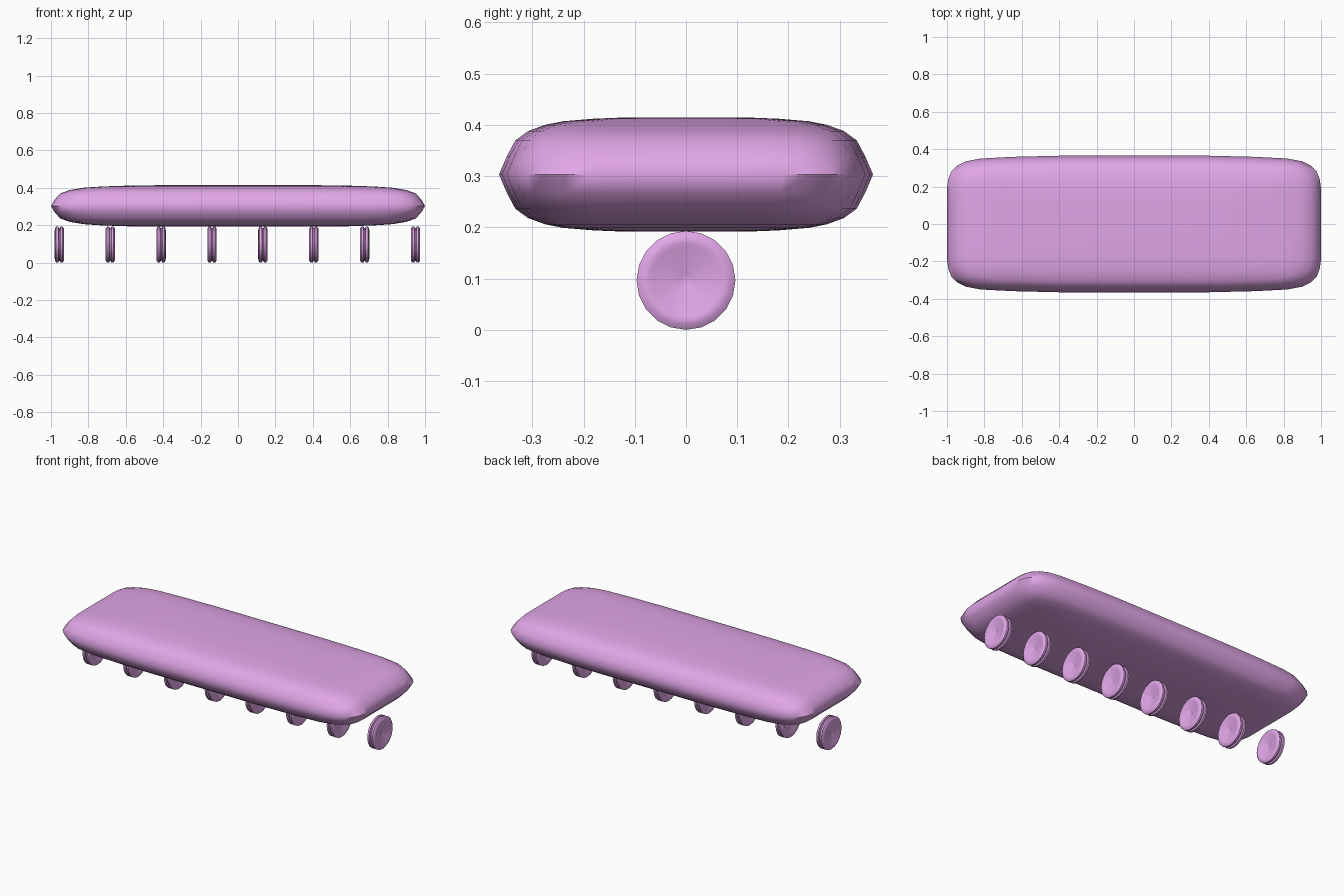
import bpy, bmesh, math

if "Cube" in bpy.data.objects:
    bpy.data.objects.remove(bpy.data.objects["Cube"])

mat = bpy.data.materials.new("pink")
mat.diffuse_color = (0.75, 0.38, 0.8, 1)
mat.use_nodes = True
mat.node_tree.nodes["Principled BSDF"].inputs["Base Color"].default_value = mat.diffuse_color


def loft(name, rings, angle):
    """Skin a list of equal-length closed rings and cap both ends."""
    bm = bmesh.new()
    vs = [[bm.verts.new(p) for p in r] for r in rings]
    n = len(rings[0])
    for a, b in zip(vs, vs[1:]):
        for i in range(n):
            j = (i + 1) % n
            bm.faces.new((a[i], a[j], b[j], b[i]))
    bm.faces.new(vs[0][::-1])
    bm.faces.new(vs[-1])
    bmesh.ops.recalc_face_normals(bm, faces=bm.faces[:])
    me = bpy.data.meshes.new(name)
    bm.to_mesh(me)
    bm.free()
    me.materials.append(mat)
    ob = bpy.data.objects.new(name, me)
    bpy.context.collection.objects.link(ob)
    bpy.context.view_layer.objects.active = ob
    ob.select_set(True)
    bpy.ops.object.shade_smooth_by_angle(angle=math.radians(angle))
    ob.select_set(False)
    return ob


# Deck outline: one soft corner mirrored to all four quadrants
quarter = [(1, 0.08), (1, 0.19), (0.993, 0.24), (0.977, 0.28), (0.945, 0.312), (0.9, 0.335),
           (0.82, 0.35), (0.65, 0.359), (0.4, 0.365), (0.15, 0.365)]
outline = (quarter + [(-x, y) for x, y in quarter[::-1]]
           + [(-x, -y) for x, y in quarter] + [(x, -y) for x, y in quarter[::-1]])

# Deck layers: height above the mid ridge, half length, half width
layers = [(0, 1.0, 0.365), (0.035, 0.98, 0.350), (0.067, 0.95, 0.333), (0.085, 0.90, 0.308),
          (0.097, 0.83, 0.275), (0.104, 0.73, 0.24), (0.109, 0.58, 0.18), (0.111, 0.42, 0.13)]
layers = [(-h, a, b) for h, a, b in layers[:0:-1]] + layers
loft("deck", [[(x * a, y * b / 0.365, 0.303 + h) for x, y in outline]
              for h, a, b in layers], 60)

# Wheels: thin grooved discs with a raised rim and small hub dimple
R = 0.0965
half = [(0.012, 0.016), (0.022, 0.021), (0.066, 0.021), (0.074, 0.025),
        (0.086, 0.024), (0.0965, 0.017), (0.0965, 0.006), (0.088, 0.003)]
profile = [(r, -x) for r, x in half] + [(r, x) for r, x in half[::-1]]
N = 20
for k in range(8):
    cx = -0.955 + k * 0.272
    loft(f"wheel_{k + 1}",
         [[(cx + x, r * math.cos(2 * math.pi * i / N), R + r * math.sin(2 * math.pi * i / N))
           for i in range(N)] for r, x in profile], 35)
